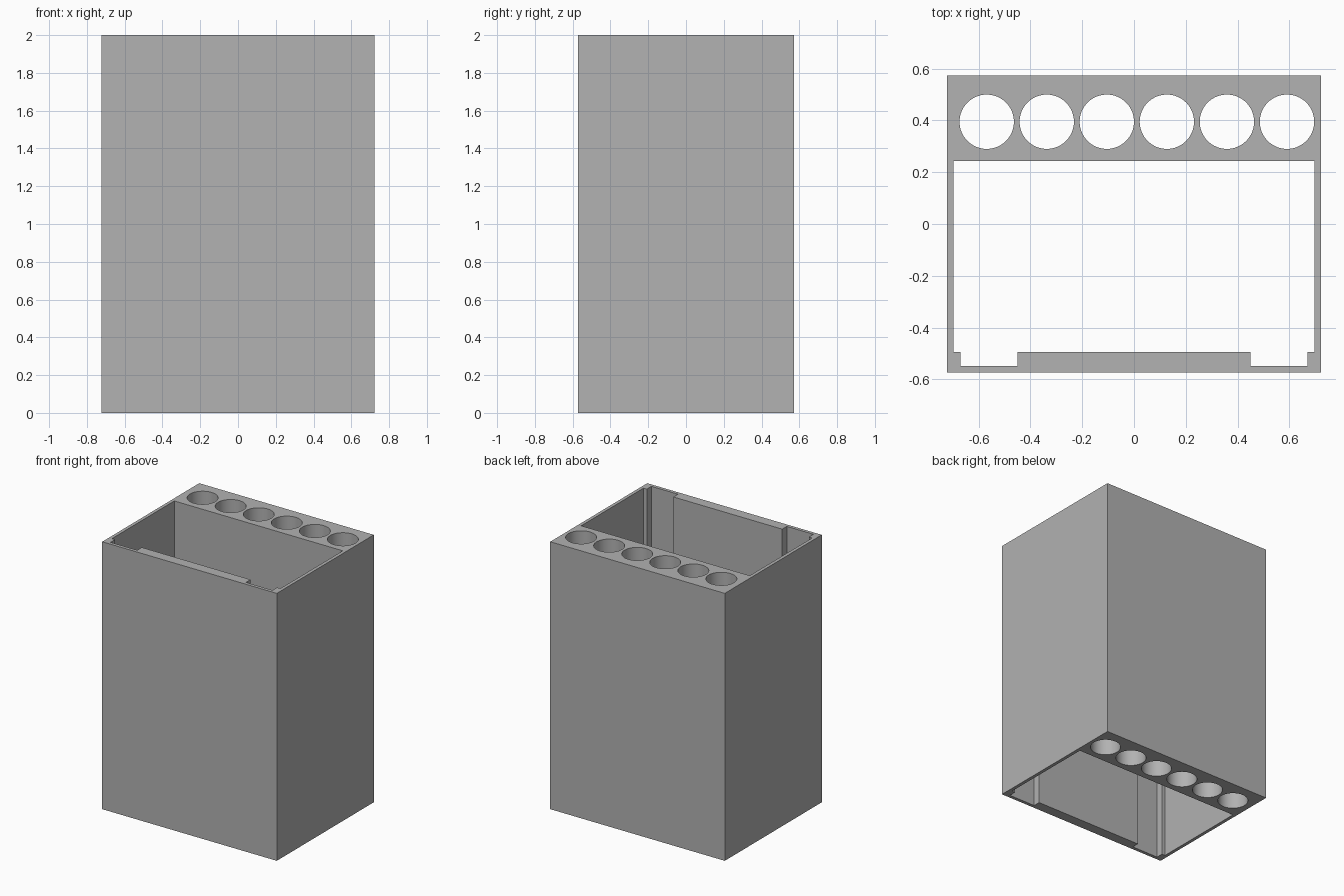
import bpy
import math

cube = bpy.data.objects.get("Cube")
if cube:
    bpy.data.objects.remove(cube, do_unlink=True)

HEIGHT = 2.0
HALF_X, HALF_Y = 0.722, 0.573

grey = bpy.data.materials.new("plain grey")
grey.use_nodes = True
colour = (0.445, 0.445, 0.445, 1)
grey.diffuse_color = colour
grey.node_tree.nodes["Principled BSDF"].inputs["Base Color"].default_value = colour


def add_loop(curve, points):
    """Add a closed straight-sided outline to the profile."""
    spline = curve.splines.new('POLY')
    spline.points.add(len(points) - 1)
    for point, (x, y) in zip(spline.points, points):
        point.co = (x, y, 0, 1)
    spline.use_cyclic_u = True


def mirrored(half):
    """Complete a left half outline with its mirror image."""
    return half + [(-x, y) for x, y in reversed(half)]


profile = bpy.data.curves.new("holder_profile", 'CURVE')
profile.dimensions = '2D'
profile.fill_mode = 'BOTH'
profile.extrude = HEIGHT / 2

# Outer wall
add_loop(profile, mirrored([(-HALF_X, HALF_Y), (-HALF_X, -HALF_Y)]))

# Main compartment with two front corner slots
add_loop(profile, mirrored([
    (-0.697, 0.243), (-0.697, -0.494), (-0.67, -0.494),
    (-0.67, -0.548), (-0.45, -0.548), (-0.45, -0.494)]))

# Row of round bores along the back
SIDES = 64
for i in range(6):
    cx = -0.569 + i * 0.232
    add_loop(profile, [(cx + 0.105 * math.cos(math.tau * k / SIDES),
                        0.395 + 0.105 * math.sin(math.tau * k / SIDES))
                       for k in range(SIDES)])

# Turn the extruded profile into one solid body
holder = bpy.data.objects.new("holder_body", profile)
bpy.context.collection.objects.link(holder)
holder.location.z = HEIGHT / 2
profile.materials.append(grey)
bpy.ops.object.select_all(action='DESELECT')
holder.select_set(True)
bpy.context.view_layer.objects.active = holder
bpy.ops.object.convert(target='MESH')
bpy.ops.object.mode_set(mode='EDIT')
bpy.ops.mesh.select_all(action='SELECT')
bpy.ops.mesh.remove_doubles(threshold=0.0001)
bpy.ops.mesh.normals_make_consistent(inside=False)
bpy.ops.object.mode_set(mode='OBJECT')
bpy.ops.object.shade_smooth_by_angle(angle=math.radians(30))
